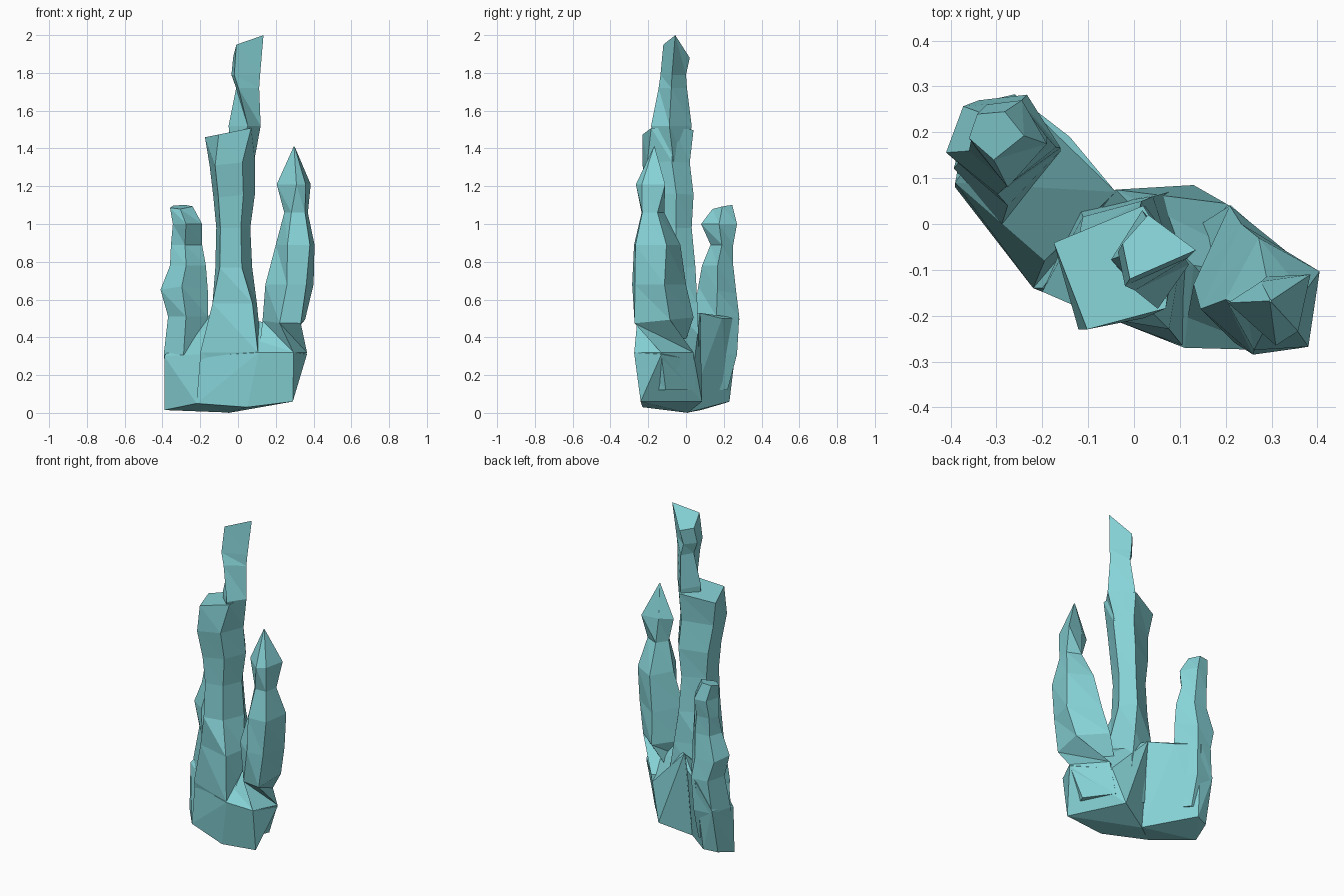
import bpy
import bmesh

stone = bpy.data.materials.new("pale_teal_stone")
stone.diffuse_color = (0.24, 0.65, 0.68, 1)


def add(name, bm):
    bmesh.ops.triangulate(bm, faces=bm.faces)
    bmesh.ops.recalc_face_normals(bm, faces=bm.faces)
    mesh = bpy.data.meshes.new(name)
    bm.to_mesh(mesh)
    bm.free()
    mesh.materials.append(stone)
    ob = bpy.data.objects.new(name, mesh)
    bpy.context.collection.objects.link(ob)
    return ob


def hull(name, points):
    bm = bmesh.new()
    for p in points:
        bm.verts.new(p)
    bmesh.ops.convex_hull(bm, input=bm.verts)
    loose = [v for v in bm.verts if not v.link_faces]
    bmesh.ops.delete(bm, geom=loose, context='VERTS')
    return add(name, bm)


def spire(name, section, rings, special=None):
    """Loft a unit cross-section through rings of (z, x0, x1, y0, y1, slope_x, slope_y).
    special gives single rings their own cross-section."""
    bm = bmesh.new()
    loops = []
    for r, (z, x0, x1, y0, y1, sx, sy) in enumerate(rings):
        loops.append([bm.verts.new((x0 + u * (x1 - x0), y0 + v * (y1 - y0),
                                    z + sx * (u - .5) * (x1 - x0) + sy * (v - .5) * (y1 - y0)))
                      for u, v in (special or {}).get(r, section)])
    n = len(section)
    for a, b in zip(loops, loops[1:]):
        for i in range(n):
            j = (i + 1) % n
            bm.faces.new((a[i], a[j], b[i]))
            bm.faces.new((a[j], b[j], b[i]))
    bm.faces.new(loops[0][::-1])
    bm.faces.new(loops[-1])
    return add(name, bm)


# Bent base block in two halves, high at the back, low at the front
left_base = hull("left_base", [
    (-.39, .08, .015), (-.22, -.14, .05), (-.05, .01, .002), (-.28, .23, .06), (-.36, .20, .05),
    (-.39, .09, .30), (-.195, -.08, .31), (-.04, .07, .53), (-.14, .19, .50),
    (-.26, .283, .50), (-.36, .26, .33)])
right_base = hull("right_base", [
    (-.05, .01, 0), (-.22, -.14, .05), (.05, -.23, .03), (.29, -.24, .06), (.13, .085, .06),
    (-.20, -.14, .30), (.11, -.27, .32), (.295, -.275, .32),
    (.365, -.13, .31), (.20, .045, .28), (.13, -.09, .48), (-.04, .075, .53)])

# Short left spire
left = spire("left_spire", [(0, .45), (.45, 0), (1, .5), (.65, 1), (.15, .95)], [
    (.12, -.37, -.17, .03, .22, 0, 0),
    (.31, -.393, -.16, .0, .27, 0, 0),
    (.51, -.37, -.16, .04, .282, 0, 0),
    (.65, -.41, -.16, .065, .267, 0, -.2),
    (.78, -.36, -.17, .085, .25, 0, 0),
    (.89, -.355, -.19, .13, .25, 0, 0),
    (1.0, -.345, -.19, .08, .27, 0, 0),
    (1.09, -.36, -.24, .14, .245, .05, .2),
])

# Tall middle spire, wide at the foot, up to its sloping ledge
foot = [(.25, .9), (0, .35), (.94, 0), (1, .45), (.85, 1)]
middle = spire("middle_spire", [(0, .7), (.12, 0), (.72, .1), (1, .62), (.7, 1)], [
    (.15, -.18, .11, -.22, .05, 0, 0),
    (.32, -.20, .125, -.265, .07, 0, 0),
    (.58, -.135, .10, -.235, .06, 0, 0),
    (.77, -.12, .075, -.20, .05, 0, 0),
    (.98, -.115, .065, -.19, .03, 0, 0),
    (1.15, -.13, .09, -.20, .04, .1, 0),
    (1.32, -.15, .09, -.23, .02, .1, 0),
    (1.485, -.175, .085, -.23, .04, .2, 0),
], {0: foot, 1: foot, 2: [(.1, .85), (0, .2), (.9, .02), (1, .5), (.75, 1)],
    7: [(0, .7), (.28, 0), (.94, .17), (1, .6), (.75, 1)]})

# Thin upper spire rising from the ledge
upper = spire("upper_spire", [(.1, 0), (1, .45), (.35, 1), (0, .55)], [
    (1.33, -.03, .085, -.12, .0, 0, 0),
    (1.52, -.05, .12, -.185, .03, 0, 0),
    (1.72, -.01, .112, -.145, .005, 0, 0),
    (1.79, -.035, .117, -.135, .0, 0, 0),
    (1.943, -.025, .135, -.12, .02, .647, -.685),
], {1: [(.6, 0), (1, .45), (.4, 1), (0, .5)]})

# Pointed right spire
root = [(0, .1), (.72, 0), (1, .45), (.4, 1), (0, .8)]
body = [(0, .45), (.3, 0), (.88, .03), (1, .7), (.35, 1)]
crown = [(0, .6), (.58, 0), (.85, .2), (1, 1), (.4, .9)]
right = spire("right_spire", body, [
    (.12, .10, .29, -.235, .05, 0, 0),
    (.32, .11, .365, -.274, .04, 0, 0),
    (.49, .13, .355, -.272, .04, 0, .1),
    (.68, .145, .40, -.285, .0, 0, 0),
    (.89, .20, .405, -.275, -.03, 0, 0),
    (1.06, .245, .37, -.235, -.115, 0, 0),
    (1.21, .205, .385, -.265, -.11, 0, 0),
    (1.41, .295, .30, -.17, -.165, 0, 0),
], {0: root, 1: root, 2: [(0, .45), (.4, .04), (.9, 0), (1, .6), (.35, 1)],
    3: [(0, .35), (.45, 0), (.85, .05), (1, .6), (.35, 1)], 6: crown})

# Fuse everything into one rock so no walls stay hidden inside
bpy.context.view_layer.objects.active = right_base
for other in (left_base, left, middle, upper, right):
    mod = right_base.modifiers.new("fuse", 'BOOLEAN')
    mod.operation = 'UNION'
    mod.solver = 'EXACT'
    mod.object = other
    bpy.ops.object.modifier_apply(modifier=mod.name)
    bpy.data.objects.remove(other)
right_base.name = "rock_spires"
